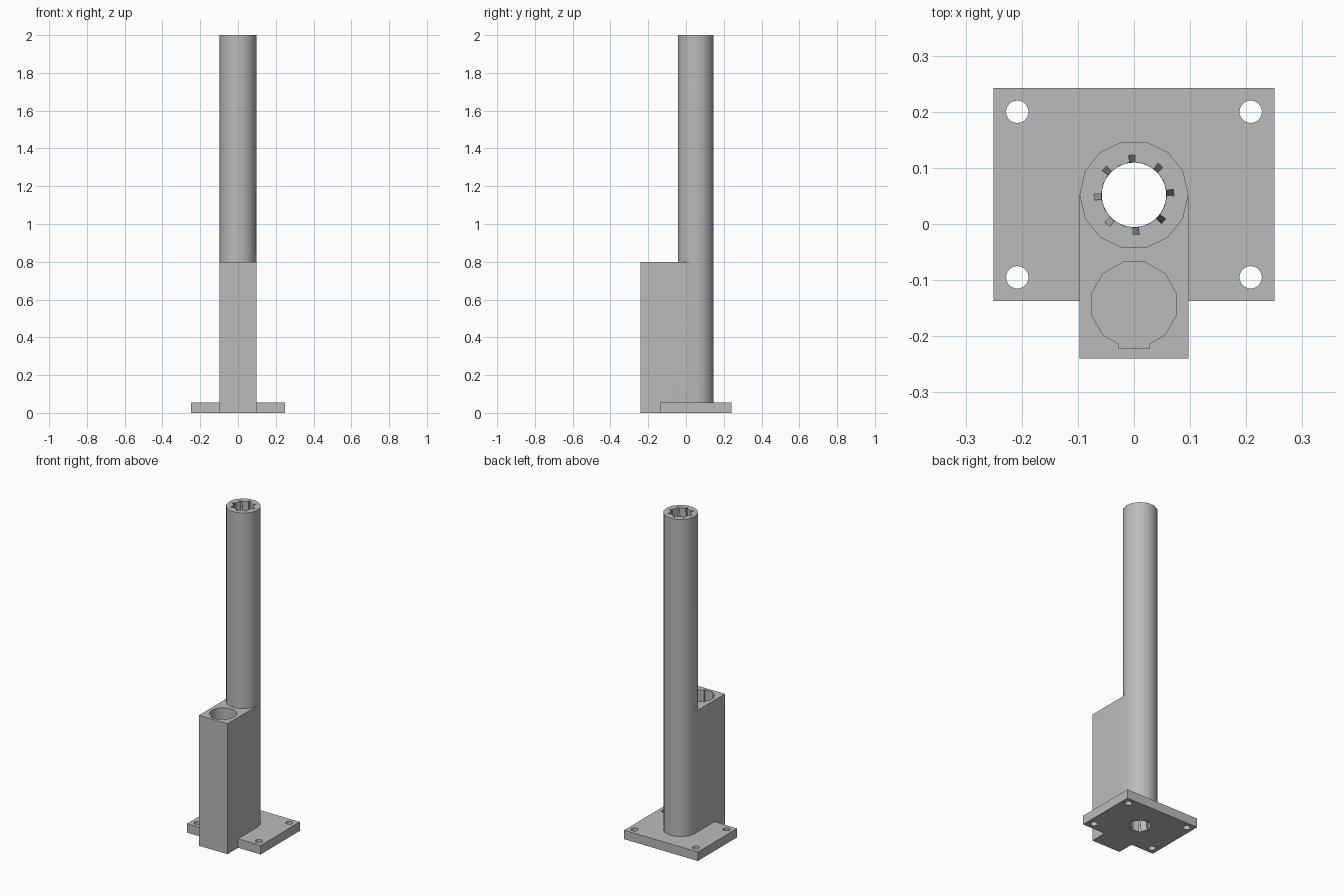
import bpy, bmesh, math

cube = bpy.data.objects.get("Cube")
if cube:
    bpy.data.objects.remove(cube, do_unlink=True)

grey = bpy.data.materials.new("plain grey")
grey.use_nodes = True
colour = (0.5, 0.5, 0.5, 1)
grey.diffuse_color = colour
grey.node_tree.nodes["Principled BSDF"].inputs["Base Color"].default_value = colour

TUBE_Y = 0.052
TUBE_R = 0.097


def loft(name, profile, z0, z1, levels=1, twist=0.0, centre=(0, 0)):
    """Extrude a closed outline upward, optionally turning it as it rises."""
    bm = bmesh.new()
    rings = []
    for i in range(levels + 1):
        t = i / levels
        c, s = math.cos(twist * t), math.sin(twist * t)
        rings.append([bm.verts.new((centre[0] + x * c - y * s,
                                    centre[1] + x * s + y * c,
                                    z0 + (z1 - z0) * t)) for x, y in profile])
    n = len(profile)
    for low, high in zip(rings, rings[1:]):
        for k in range(n):
            j = (k + 1) % n
            bm.faces.new((low[k], low[j], high[j], high[k]))
    bm.faces.new(rings[0][::-1])
    bm.faces.new(rings[-1])
    if twist:
        bmesh.ops.triangulate(bm, faces=bm.faces[:])
    mesh = bpy.data.meshes.new(name)
    bm.to_mesh(mesh)
    bm.free()
    mesh.materials.append(grey)
    ob = bpy.data.objects.new(name, mesh)
    bpy.context.collection.objects.link(ob)
    return ob


def ring(r, n, phase=0.0):
    return [(r * math.cos(phase + math.tau * k / n),
             r * math.sin(phase + math.tau * k / n)) for k in range(n)]


def box(name, x, y0, y1, z0, z1):
    return loft(name, [(-x, y0), (x, y0), (x, y1), (-x, y1)], z0, z1)


def combine(target, other, operation):
    mod = target.modifiers.new(operation.lower(), "BOOLEAN")
    mod.operation = operation
    mod.solver = "EXACT"
    mod.object = other
    other.hide_render = True
    bpy.ops.object.select_all(action="DESELECT")
    bpy.context.view_layer.objects.active = target
    target.select_set(True)
    bpy.ops.object.modifier_apply(modifier=mod.name)
    bpy.data.objects.remove(other, do_unlink=True)


# Solid parts: mounting plate, square holder block, tall tube
stand = box("tube_stand", 0.25, -0.137, 0.242, 0, 0.055)
combine(stand, box("holder_block", TUBE_R, -0.24, TUBE_Y, 0, 0.8), "UNION")
combine(stand, loft("tube", ring(TUBE_R, 14), 0, 2, centre=(0, TUBE_Y)), "UNION")

# Screw holes in the plate corners
for x in (-0.208, 0.208):
    for y in (-0.095, 0.2):
        combine(stand, loft("screw_hole", ring(0.02, 24), -0.1, 0.2, centre=(x, y)),
                "DIFFERENCE")

# Blind socket in the block, with a shallow key slot at its front
socket = loft("socket", ring(0.0775, 12, math.pi / 12), 0.055, 0.9, centre=(0, -0.143))
combine(socket, box("key_slot", 0.028, -0.222, -0.16, 0.055, 0.9), "UNION")
combine(stand, socket, "DIFFERENCE")

# Through bore with eight spiral grooves
bore = []
inner, outer, half = 0.058, 0.071, 0.08
for k in range(8):
    a = math.radians(94 + 45 * k)
    for r, d in ((inner, -half), (outer, -half), (outer, half),
                 (inner, half), (inner, math.pi / 8)):
        bore.append((r * math.cos(a + d), r * math.sin(a + d)))
combine(stand, loft("bore", bore, -0.01, 2.01, 40, math.pi, (0, TUBE_Y)), "DIFFERENCE")

# Smooth the round walls and keep the corners crisp
bpy.ops.object.select_all(action="DESELECT")
bpy.context.view_layer.objects.active = stand
stand.select_set(True)
bpy.ops.object.shade_smooth_by_angle(angle=math.radians(32))
